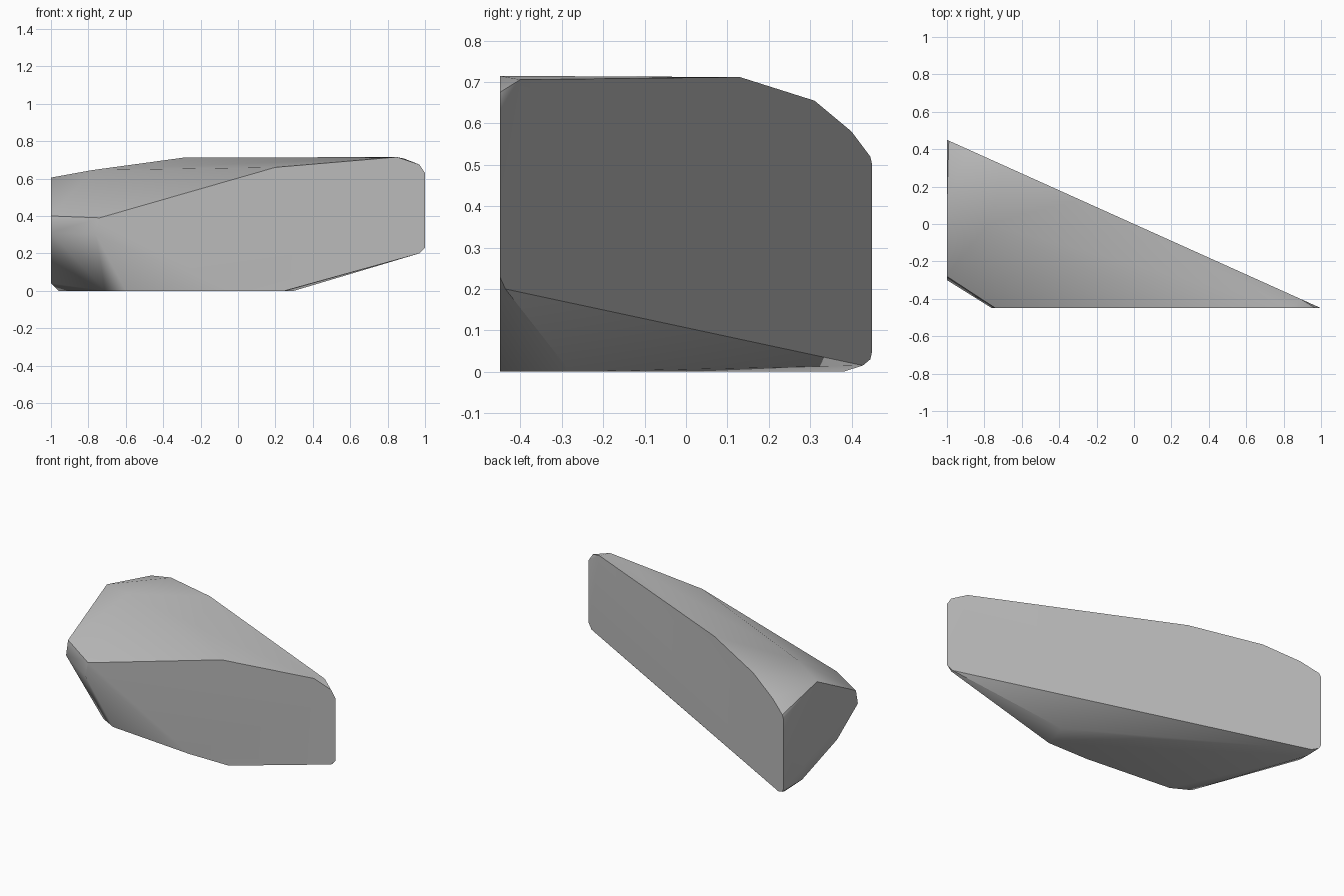
import bpy
import bmesh
from math import radians

cube = bpy.data.objects.get("Cube")
if cube:
    bpy.data.objects.remove(cube, do_unlink=True)

FRONT_Y, LEFT_X, SLOPE = -0.45, -1.0, -0.45

# Flat front cut: outline in x, z
front_cut = [(-.76, .3), (-.74, .39), (.2, .66), (.85, .715), (.97, .675),
             (1, .63), (1, .23), (.97, .2), (.25, 0), (-.03, 0)]
# Diagonal back cut: outline in x, z, with y following the cut
back_cut = [(.89, .706), (-.29, .712), (-.69, .655), (-.89, .58), (-.99, .52),
            (-.99, .03), (-.95, .015), (.97, .2)]
# Narrow end cut: outline in y, z
end_cut = [(.45, .5), (.11, .605), (-.28, .4), (-.3, .31), (-.09, .16),
           (.26, .04), (.45, .05)]
# Resting face on the ground: outline in x, y
ground_face = [(.3, -.28), (-.6, -.4), (-.71, -.34), (-.96, .38)]
# Shoulder where the top slopes meet
shoulder = [(-.78, 0, .645)]

points = [(x, FRONT_Y, z) for x, z in front_cut]
points += [(x, SLOPE * x, z) for x, z in back_cut]
points += [(LEFT_X, y, z) for y, z in end_cut]
points += [(x, y, 0) for x, y in ground_face]
points += shoulder

# Wrap the cuts in one solid stone and merge coplanar facets
bm = bmesh.new()
for point in points:
    bm.verts.new(point)
hull = bmesh.ops.convex_hull(bm, input=bm.verts[:])
loose = {g for g in hull["geom_interior"] + hull["geom_unused"]
         if isinstance(g, bmesh.types.BMVert)}
bmesh.ops.delete(bm, geom=list(loose), context="VERTS")
bmesh.ops.dissolve_limit(bm, angle_limit=radians(1), verts=bm.verts[:],
                         edges=bm.edges[:])
bmesh.ops.recalc_face_normals(bm, faces=bm.faces[:])
mesh = bpy.data.meshes.new("rock_wedge")
bm.to_mesh(mesh)
bm.free()

rock = bpy.data.objects.new("rock_wedge", mesh)
bpy.context.collection.objects.link(rock)

# Plain grey stone
stone = bpy.data.materials.new("grey_stone")
stone.use_nodes = True
grey = (.5, .5, .5, 1)
stone.diffuse_color = grey
stone.node_tree.nodes["Principled BSDF"].inputs["Base Color"].default_value = grey
mesh.materials.append(stone)

# Soft facets with crisp cut edges
bpy.ops.object.select_all(action="DESELECT")
rock.select_set(True)
bpy.context.view_layer.objects.active = rock
bpy.ops.object.shade_smooth_by_angle(angle=radians(30))
